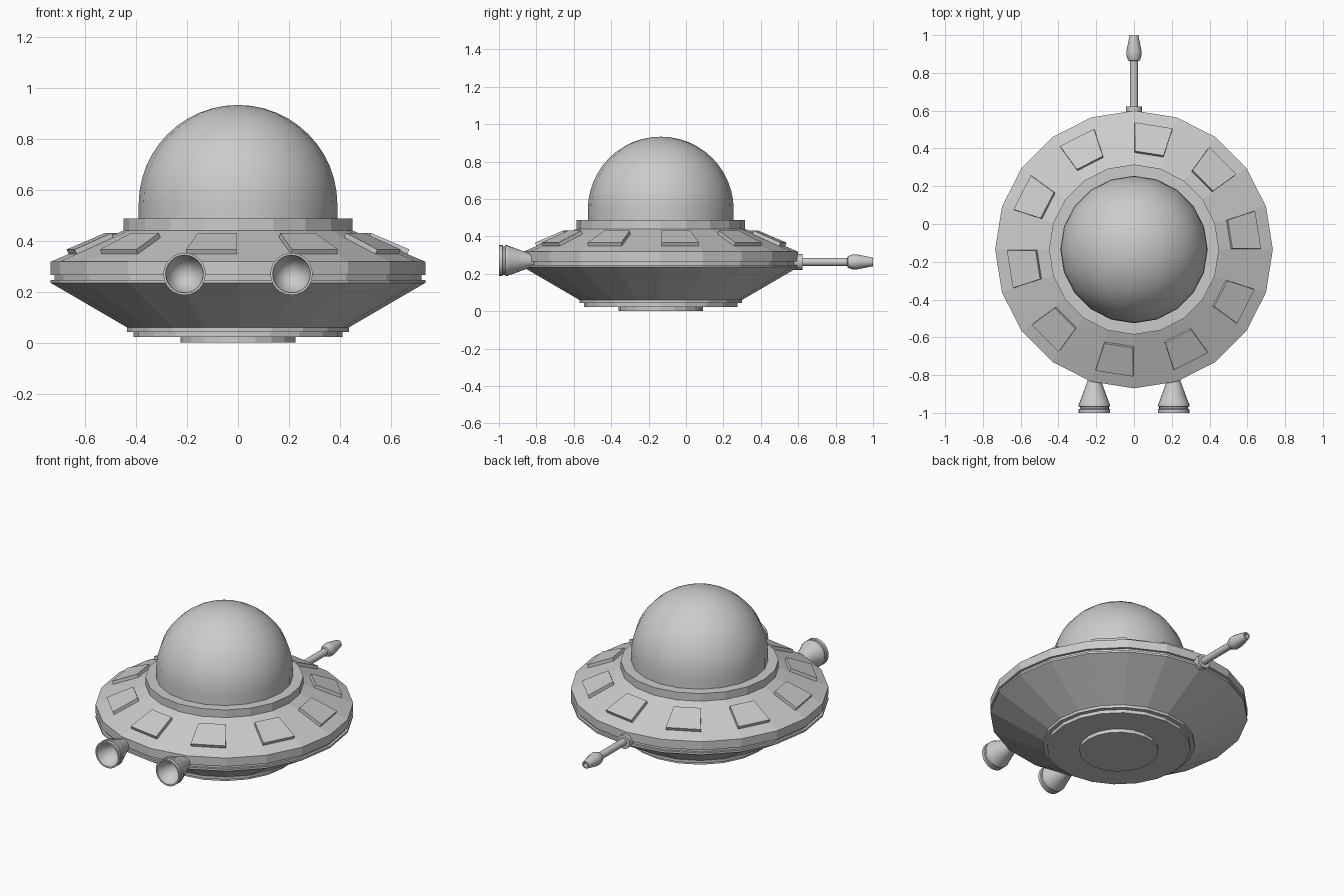
import bpy, bmesh
from math import sin, cos, pi, radians
from mathutils import Vector, Matrix

if "Cube" in bpy.data.objects:
    bpy.data.objects.remove(bpy.data.objects["Cube"])

CY = -0.135      # saucer axis in y
SIDES = 20


def finish(name, bm, matrix, smooth=None):
    bmesh.ops.recalc_face_normals(bm, faces=bm.faces)
    mesh = bpy.data.meshes.new(name)
    bm.to_mesh(mesh)
    bm.free()
    mesh.transform(matrix)
    ob = bpy.data.objects.new(name, mesh)
    bpy.context.collection.objects.link(ob)
    if smooth:
        bpy.ops.object.select_all(action='DESELECT')
        ob.select_set(True)
        bpy.context.view_layer.objects.active = ob
        bpy.ops.object.shade_smooth_by_angle(angle=radians(smooth))
    return ob


def lathe(name, profile, matrix, sides=SIDES, smooth=None):
    """Revolve (radius, height) points about z; radius 0 closes to a point."""
    bm = bmesh.new()
    rings = []
    for r, z in profile:
        n = sides if r > 0 else 1
        rings.append([bm.verts.new((r * cos(2 * pi * i / sides),
                                    r * sin(2 * pi * i / sides), z)) for i in range(n)])
    for a, b in zip(rings, rings[1:]):
        for i in range(sides):
            j = (i + 1) % sides
            quad = [a[i % len(a)], a[j % len(a)], b[j % len(b)], b[i % len(b)]]
            bm.faces.new(list(dict.fromkeys(quad)))
    # flat lids on open ends
    for ring in (rings[0], rings[-1]):
        if len(ring) > 1:
            bm.faces.new(ring)
    return finish(name, bm, matrix, smooth)


axis = Matrix.Translation((0, CY, 0))

# saucer hull with stepped base, rim groove and dome collar
lathe("saucer_hull", [(0.225, 0), (0.225, 0.022), (0.41, 0.022), (0.41, 0.043),
                      (0.435, 0.043), (0.435, 0.06), (0.735, 0.235), (0.735, 0.247),
                      (0.72, 0.247), (0.72, 0.265), (0.735, 0.265), (0.735, 0.318),
                      (0.45, 0.44), (0.45, 0.488), (0.385, 0.488)], axis)

# glass dome: short wall then hemisphere
dome = [(0.39, 0.48)] + [(0.39 * cos(i * pi / 24), 0.543 + 0.39 * sin(i * pi / 24))
                         for i in range(12)] + [(0, 0.933)]
lathe("dome", dome, axis, smooth=40)

# raised panels on every other facet of the upper slope
slope = Vector((-0.2815, 0, 0.122)).normalized()
normal = Vector((-slope.z, 0, slope.x)) * -1
start = Vector((0.726, 0, 0.318))
for k in range(10):
    bm = bmesh.new()
    layers = []
    for h in (-0.01, 0.02):
        layers.append([bm.verts.new(start + slope * s + normal * h + Vector((0, w, 0)))
                       for s, w in ((0.075, -0.101), (0.075, 0.101),
                                    (0.238, 0.077), (0.238, -0.077))])
    low, top = layers
    bm.faces.new(low)
    bm.faces.new(top)
    for i in range(4):
        j = (i + 1) % 4
        bm.faces.new((low[i], low[j], top[j], top[i]))
    finish(f"window_panel_{k + 1}", bm, axis @ Matrix.Rotation(radians(9 + 36 * k), 4, 'Z'))

# twin thruster nozzles, hollow, pointing to -y
nozzle = [(0.03, 0.70), (0.03, 0.80), (0.036, 0.83), (0.078, 0.945), (0.083, 0.955),
          (0.083, 0.965), (0.077, 0.968), (0.077, 0.978), (0.083, 0.981), (0.083, 1.0),
          (0.074, 1.0), (0.070, 0.975), (0, 0.87)]
for side, x in (("left", -0.21), ("right", 0.21)):
    lathe(f"thruster_{side}", nozzle,
          Matrix.Translation((x, 0, 0.27)) @ Matrix.Rotation(pi / 2, 4, 'X'), 24, 30)

# rod with socket and hollow tip, pointing to +y
back = Matrix.Translation((0, 0, 0.263)) @ Matrix.Rotation(-pi / 2, 4, 'X')
lathe("rod_socket", [(0.043, 0.57), (0.043, 0.622)], back, 12, 40)
lathe("rod", [(0.022, 0.58), (0.022, 0.88)], back, 12, 40)
lathe("rod_tip", [(0.022, 0.862), (0.031, 0.866), (0.040, 0.89), (0.040, 0.915),
                  (0.023, 1.0), (0.015, 1.0), (0.013, 0.95)], back, 12, 30)
